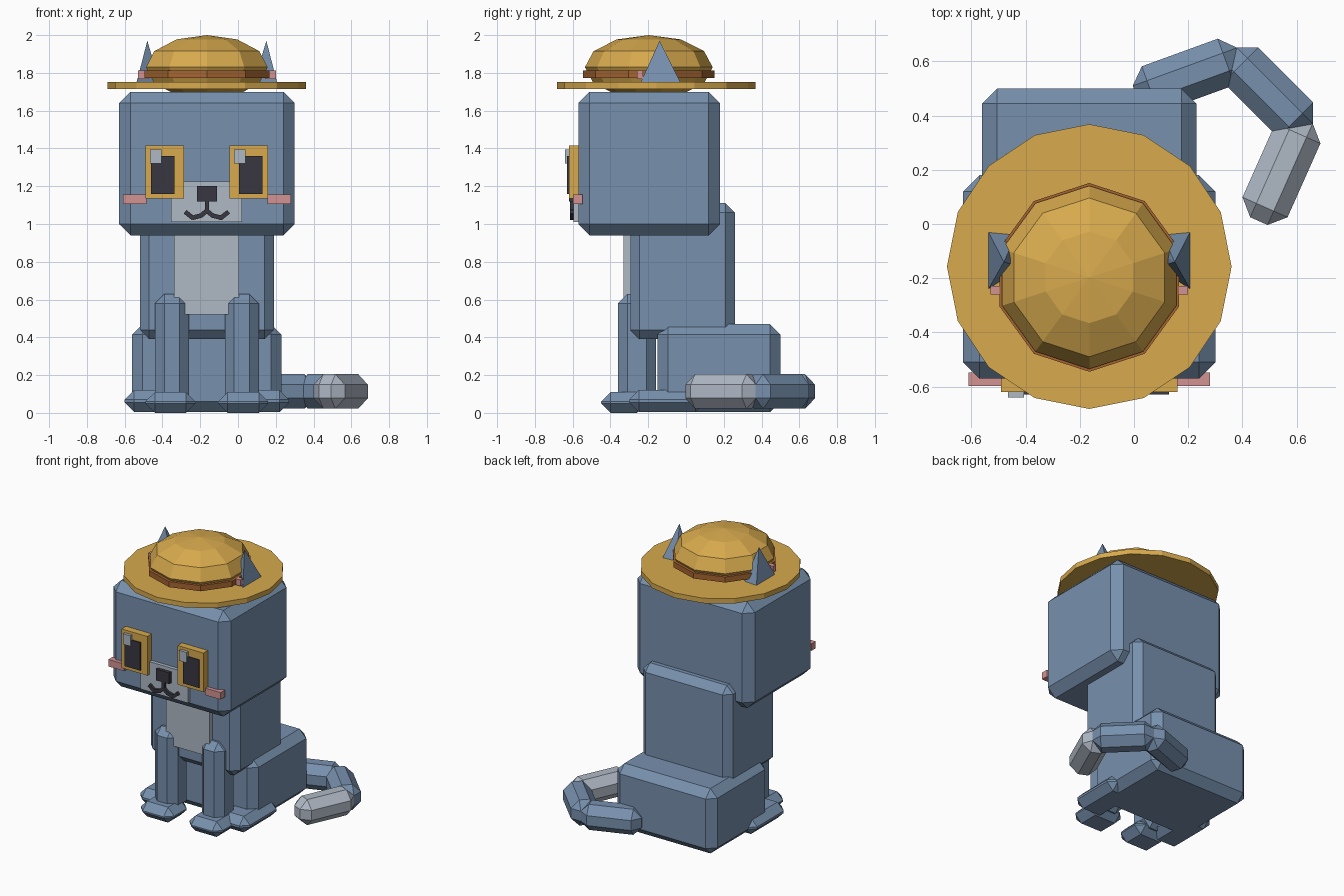
import bpy, bmesh, math
from mathutils import Matrix, Vector

if "Cube" in bpy.data.objects:
    bpy.data.objects.remove(bpy.data.objects["Cube"])

CX = -0.165  # the animal's own plane of symmetry


def mat(name, r, g, b):
    m = bpy.data.materials.new(name)
    m.diffuse_color = (r, g, b, 1)
    m.use_nodes = True
    m.node_tree.nodes["Principled BSDF"].inputs["Base Color"].default_value = m.diffuse_color
    return m


BLUE = mat("blue_grey_fur", .185, .28, .42)
LIGHT = mat("light_grey_fur", .43, .48, .56)
STRAW = mat("straw_yellow", .68, .40, .075)
DARK = mat("dark_grey", .040, .038, .052)
PINK = mat("pink", .65, .29, .29)
BROWN = mat("band_brown", .38, .13, .03)


def finish(name, bm, material):
    bmesh.ops.recalc_face_normals(bm, faces=bm.faces)
    me = bpy.data.meshes.new(name)
    bm.to_mesh(me)
    bm.free()
    me.materials.append(material)
    ob = bpy.data.objects.new(name, me)
    bpy.context.collection.objects.link(ob)
    return ob


def box(name, x, y, z, material, bevel=0.0, turn=None):
    """Chamfered box from ranges; turn = rotation matrix about its centre."""
    size = Vector([r[1] - r[0] for r in (x, y, z)])
    mid = Vector([(r[0] + r[1]) / 2 for r in (x, y, z)])
    bm = bmesh.new()
    bmesh.ops.create_cube(bm, size=1)
    bmesh.ops.scale(bm, vec=size, verts=bm.verts)
    if bevel:
        bmesh.ops.bevel(bm, geom=bm.edges[:], offset=bevel, segments=1,
                        profile=0.5, affect='EDGES')
    if turn:
        bmesh.ops.transform(bm, matrix=turn, verts=bm.verts)
    bmesh.ops.translate(bm, vec=mid, verts=bm.verts)
    return finish(name, bm, material)


def pair(name, x, y, z, material, bevel=0.0):
    """Left box plus its mirror image across the animal's centre."""
    box("left_" + name, x, y, z, material, bevel)
    box("right_" + name, (2 * CX - x[1], 2 * CX - x[0]), y, z, material, bevel)


def drum(name, r, y, z, sides, material, caps=True):
    """Upright prism with a vertex facing +y."""
    bm = bmesh.new()
    bmesh.ops.create_cone(bm, cap_ends=caps, segments=sides, radius1=r,
                          radius2=r, depth=z[1] - z[0])
    bmesh.ops.rotate(bm, verts=bm.verts, matrix=Matrix.Rotation(math.pi / 2, 3, 'Z'))
    # align one vertex exactly with +y
    v = bm.verts[:][0].co
    off = math.pi / 2 - math.atan2(v.y, v.x)
    bmesh.ops.rotate(bm, verts=bm.verts, matrix=Matrix.Rotation(off, 3, 'Z'))
    bmesh.ops.translate(bm, verts=bm.verts, vec=(CX, y, (z[0] + z[1]) / 2))
    return finish(name, bm, material)


# Body blocks
box("head", (-.63, .30), (-.57, .18), (.94, 1.70), BLUE, .06)
box("torso", (-.52, .19), (-.295, .26), (.39, 1.11), BLUE, .05)
box("hips", (-.56, .23), (-.15, .50), (.005, .47), BLUE, .055)
box("chest_patch", (-.34, .005), (-.33, -.28), (.52, 1.0), LIGHT)

# Legs and paws
pair("front_leg", (-.44, -.26), (-.36, -.16), (.04, .63), BLUE, .05)
pair("front_paw", (-.49, -.225), (-.45, -.21), (0, .11), BLUE, .05)
pair("back_paw", (-.60, -.36), (-.30, .10), (.005, .12), BLUE, .05)

# Curled tail: three chamfered blocks around a bend
for name, c, length, deg, m in (("tail_base", (.20, .547), .41, 20, BLUE),
                                ("tail_middle", (.495, .485), .40, -45, BLUE),
                                ("tail_tip", (.544, .198), .41, 66, LIGHT)):
    box(name, (c[0] - length / 2, c[0] + length / 2), (c[1] - .091, c[1] + .091),
        (.022, .205), m, .056, Matrix.Rotation(math.radians(deg), 4, 'Z'))

# Face
box("muzzle", (-.355, .02), (-.595, -.56), (1.01, 1.225), LIGHT)
box("nose", (-.218, -.112), (-.62, -.585), (1.12, 1.20), DARK)
pair("eye", (-.49, -.285), (-.62, -.56), (1.135, 1.415), STRAW)
pair("pupil", (-.46, -.335), (-.629, -.61), (1.16, 1.36), DARK)
box("left_eye_glint", (-.465, -.405), (-.64, -.61), (1.32, 1.395), LIGHT)
box("right_eye_glint", (-.02, .04), (-.64, -.61), (1.32, 1.395), LIGHT)
pair("cheek", (-.61, -.485), (-.597, -.548), (1.105, 1.155), PINK)

# Mouth: stem and two hooked strokes
box("mouth_stem", (CX - .011, CX + .011), (-.613, -.585), (1.055, 1.13), DARK)
stroke = [(0, 1.07), (.03, 1.045), (.075, 1.033), (.112, 1.062)]
for s, side in ((-1, "left"), (1, "right")):
    for i, (a, b) in enumerate(zip(stroke, stroke[1:])):
        dx, dz = s * (b[0] - a[0]), b[1] - a[1]
        h = math.hypot(dx, dz) / 2 + .004
        mx, mz = CX + s * (a[0] + b[0]) / 2, (a[1] + b[1]) / 2
        box(f"{side}_mouth_{i + 1}", (mx - h, mx + h), (-.613, -.585),
            (mz - .012, mz + .012), DARK, 0,
            Matrix.Rotation(-math.atan2(dz, dx), 4, 'Y'))

# Ears: leaning pyramids with a narrower inner side
for s, side in ((-1, "left"), (1, "right")):
    bm = bmesh.new()
    base = [bm.verts.new((CX + s * dx, y, 1.75)) for dx, y in
            ((.372, -.24), (.372, -.03), (.27, -.04), (.25, -.10), (.25, -.16), (.28, -.18))]
    tip = bm.verts.new((CX + s * .315, -.14, 1.97))
    bm.faces.new(base)
    for i, v in enumerate(base):
        bm.faces.new((v, base[(i + 1) % len(base)], tip))
    finish(side + "_ear", bm, BLUE)
pair("inner_ear", (-.53, -.473), (-.26, -.228), (1.768, 1.812), PINK)

# Straw hat: brim, squashed dome, band
drum("hat_brim", .525, -.157, (1.716, 1.752), 16, STRAW)
bm = bmesh.new()
bmesh.ops.create_uvsphere(bm, u_segments=10, v_segments=6, radius=1)
top = [v for v in bm.verts if abs(v.co.z - .5) < .01][0].co
bmesh.ops.rotate(bm, verts=bm.verts,
                 matrix=Matrix.Rotation(math.pi / 2 - math.atan2(top.y, top.x), 3, 'Z'))
bmesh.ops.scale(bm, vec=(.338, .338, .17), verts=bm.verts)
bmesh.ops.translate(bm, vec=(CX, -.197, 1.83), verts=bm.verts)
finish("hat_dome", bm, STRAW)
drum("hat_band", .348, -.197, (1.772, 1.812), 10, BROWN)
